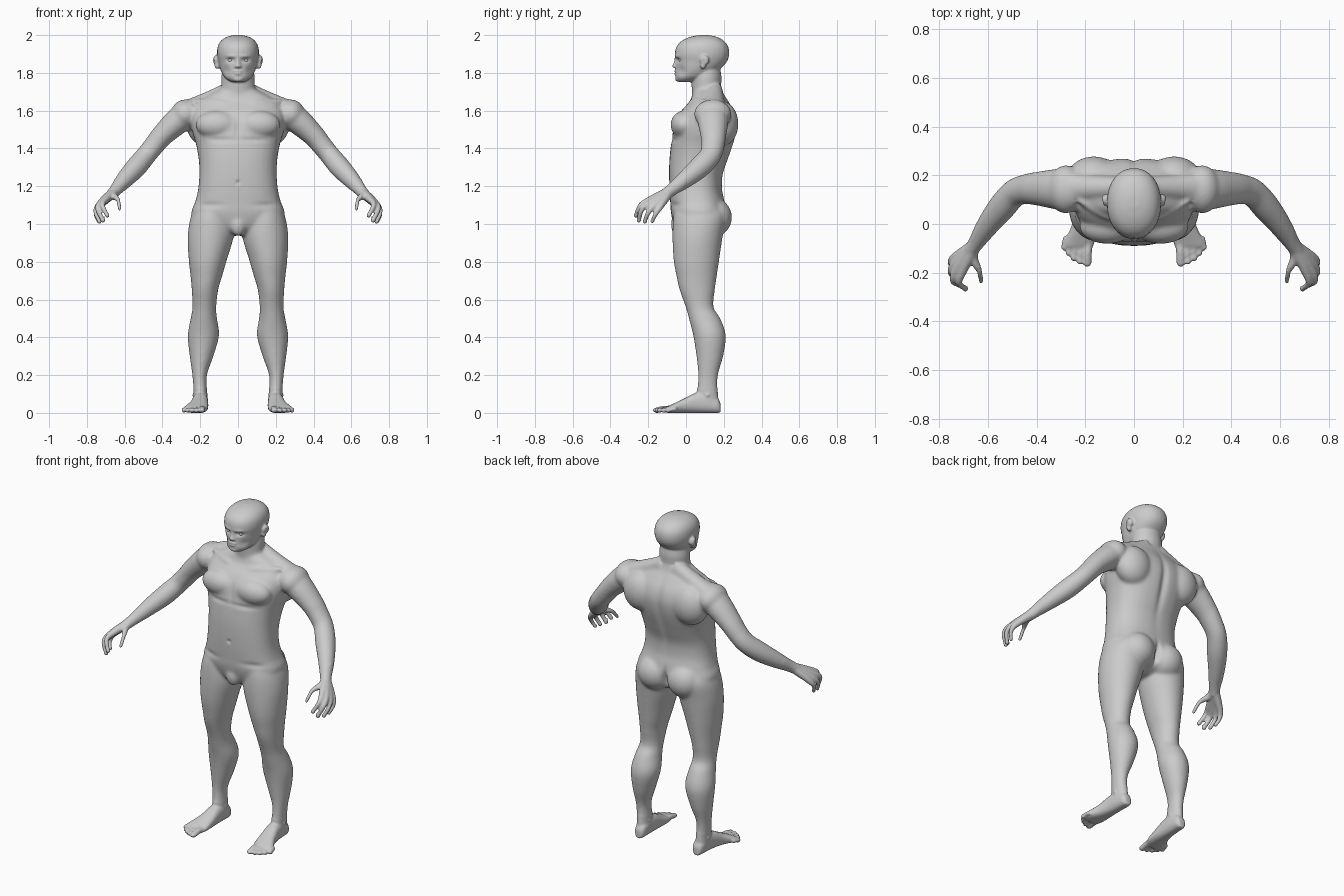
import bpy, bmesh, math
from mathutils import Vector, Matrix

bm = bmesh.new()
X, Y, Z = Vector((1, 0, 0)), Vector((0, 1, 0)), Vector((0, 0, 1))


def spline(pts, steps=5):
    """Catmull-Rom through tuples of any length."""
    p = [pts[0]] + list(pts) + [pts[-1]]
    out = []
    for i in range(1, len(p) - 2):
        for k in range(steps):
            t = k / steps
            out.append([0.5 * (2 * b + (c - a) * t + (2 * a - 5 * b + 4 * c - d) * t * t
                               + (3 * b - a - 3 * c + d) * t ** 3)
                        for a, b, c, d in zip(p[i - 1], p[i], p[i + 1], p[i + 2])])
    return out + [list(pts[-1])]


def loft(pts, axes=None, n=2.0, ref=Y, sides=(1,), seg=32):
    """Skin of rings (x, y, z, ra, rb); fixed ring axes or following the path."""
    path = spline(pts)
    for s in sides:
        rings = []
        for i, (x, y, z, ra, rb) in enumerate(path):
            if axes:
                u, v = axes
            else:
                t = (Vector(path[min(i + 1, len(path) - 1)][:3]) - Vector(path[max(i - 1, 0)][:3])).normalized()
                v = (ref - t * t.dot(ref)).normalized()
                u = v.cross(t)
            ring = []
            for k in range(seg):
                a = 2 * math.pi * k / seg
                c, d = math.cos(a), math.sin(a)
                c = math.copysign(abs(c) ** (2 / n), c)
                d = math.copysign(abs(d) ** (2 / n), d)
                q = Vector((x, y, z)) + u * (ra * c) + v * (rb * d)
                ring.append(bm.verts.new((q.x * s, q.y, q.z)))
            rings.append(ring)
        for a, b in zip(rings, rings[1:]):
            for k in range(seg):
                bm.faces.new((a[k], a[(k + 1) % seg], b[(k + 1) % seg], b[k]))
        bm.faces.new(rings[0][::-1])
        bm.faces.new(rings[-1])


def ball(c, r, sides=(1, -1)):
    for s in sides:
        m = Matrix.Translation((c[0] * s, c[1], c[2])) @ Matrix.Diagonal((*r, 1))
        bmesh.ops.create_uvsphere(bm, u_segments=24, v_segments=16, radius=1, matrix=m)


def stack(rows, **kw):
    """Horizontal sections (z, x centre, x radius, y front, y back)."""
    loft([(x, (f + b) / 2, z, rx, (b - f) / 2) for z, x, rx, f, b in rows], axes=(X, Y), **kw)


BOTH = (1, -1)

# torso
stack([(.94, 0, .06, -.02, .11), (.98, 0, .17, -.055, .19), (1.05, 0, .245, -.078, .215),
       (1.12, 0, .226, -.084, .205), (1.18, 0, .212, -.088, .192), (1.26, 0, .205, -.09, .195),
       (1.34, 0, .208, -.088, .222), (1.42, 0, .222, -.08, .25), (1.48, 0, .24, -.072, .265),
       (1.54, 0, .25, -.06, .27), (1.60, 0, .245, -.025, .255), (1.65, 0, .21, .02, .225),
       (1.69, 0, .14, .035, .20), (1.72, 0, .08, .05, .19)], n=2.4)
ball((.11, -.01, 1.525), (.115, .072, .075))       # chest muscles
ball((.165, .19, 1.53), (.11, .088, .12))          # shoulder blades
ball((.1, .142, 1.035), (.105, .102, .105))        # buttocks
ball((0, -.045, .995), (.042, .035, .06), (1,))    # groin
loft([(.04, .15, 1.71, .045, .045), (.16, .15, 1.655, .045, .05), (.27, .15, 1.61, .045, .06)], sides=BOTH)
loft([(.02, .025, 1.625, .013, .013), (.11, .03, 1.645, .013, .013), (.23, .1, 1.65, .013, .013)], sides=BOTH)

# neck and head
stack([(1.60, 0, .12, .035, .23), (1.66, 0, .105, .035, .205), (1.72, 0, .09, .03, .188),
       (1.78, 0, .088, .03, .188), (1.83, 0, .08, .04, .18)])
stack([(1.752, 0, .035, -.04, .03), (1.765, 0, .058, -.052, .08), (1.785, 0, .078, -.056, .13),
       (1.82, 0, .094, -.054, .18), (1.86, 0, .104, -.054, .217), (1.90, 0, .111, -.059, .229),
       (1.94, 0, .107, -.05, .223), (1.97, 0, .09, -.022, .20), (1.99, 0, .06, .022, .165),
       (2.0, 0, .022, .07, .12)], n=2.15)
loft([(0, -.05, 1.878, .009, .01), (0, -.055, 1.85, .011, .012), (0, -.06, 1.834, .016, .014),
      (0, -.056, 1.827, .012, .008)], axes=(X, Y))
ball((.012, -.052, 1.834), (.01, .012, .008))      # nostril wings
ball((0, -.05, 1.808), (.027, .015, .006), (1,))   # upper lip
ball((0, -.05, 1.796), (.023, .014, .006), (1,))   # lower lip
ball((0, -.042, 1.767), (.028, .016, .014), (1,))  # chin
ball((.115, .098, 1.866), (.02, .025, .027))       # ears
ball((.11, .09, 1.84), (.016, .015, .02))

# arms
ball((.28, .142, 1.582), (.075, .1, .078))
loft([(.22, .135, 1.60, .07, .08), (.30, .142, 1.56, .073, .085), (.395, .145, 1.475, .06, .07),
      (.445, .142, 1.415, .055, .062), (.49, .127, 1.36, .054, .058), (.54, .072, 1.30, .056, .058),
      (.60, -.005, 1.235, .047, .047), (.645, -.075, 1.182, .034, .034),
      (.67, -.11, 1.155, .03, .03)], sides=BOTH)

# hands: each finger starts at the wrist, so the palm is the merged roots
for base, mid, tip, r in [((.70, -.185, 1.13), (.718, -.24, 1.10), (.692, -.265, 1.045), .0135),
                          ((.722, -.182, 1.115), (.742, -.232, 1.08), (.715, -.25, 1.02), .014),
                          ((.735, -.165, 1.10), (.752, -.20, 1.06), (.733, -.218, 1.013), .013),
                          ((.738, -.138, 1.09), (.752, -.162, 1.05), (.738, -.178, 1.015), .012),
                          ((.66, -.135, 1.15), (.635, -.19, 1.13), (.628, -.235, 1.08), .0145)]:
    loft([(.655, -.09, 1.17, .028, .028), (*base, r * 1.45, r * 1.45), (*mid, r, r),
          (*tip, r * .85, r * .85)], ref=X, sides=BOTH, seg=16)
    ball(tip, (r * .95,) * 3)

# legs
stack([(1.12, .125, .07, -.04, .17), (1.05, .138, .108, -.065, .21), (.94, .144, .122, -.072, .195),
       (.81, .16, .101, -.066, .176), (.72, .168, .083, -.05, .163), (.65, .175, .07, -.034, .153),
       (.56, .178, .063, -.002, .146), (.50, .181, .07, .015, .182), (.41, .183, .083, .038, .211),
       (.30, .193, .063, .055, .197), (.20, .203, .039, .064, .17), (.12, .2, .036, .058, .168),
       (.05, .197, .037, .05, .175)], sides=BOTH)
ball((.178, .022, .585), (.036, .03, .042))        # kneecaps
ball((.2, .115, .095), (.042, .022, .02))          # ankles

# feet: y, x, half width, top height
loft([(x, y, h / 2, w, h / 2) for y, x, w, h in
      [(.183, .195, .018, .05), (.165, .195, .032, .08), (.11, .197, .038, .11), (.05, .2, .042, .105),
       (-.01, .207, .05, .076), (-.06, .22, .061, .052), (-.09, .229, .062, .038),
       (-.105, .23, .05, .028)]], axes=(X, Z), n=2.4, sides=BOTH)
for x0, x1, y1, r in [(.186, .192, -.155, .019), (.213, .222, -.152, .0135), (.235, .247, -.138, .0135),
                      (.254, .268, -.118, .013), (.27, .287, -.095, .0125)]:
    loft([(x0, -.05, .02, r, r), (x0 * .4 + x1 * .6, y1 + .04, .021, r * .9, r * .9),
          (x1, y1, .014, r, r * .8)], axes=(X, Z), sides=BOTH, seg=16)
    ball((x1, y1, .014), (r, r * 1.1, .014))

# fuse all parts into one skin
bmesh.ops.recalc_face_normals(bm, faces=bm.faces)
mesh = bpy.data.meshes.new("body")
bm.to_mesh(mesh)
bm.free()
body = bpy.data.objects.new("body", mesh)
bpy.context.collection.objects.link(body)
bpy.context.view_layer.objects.active = body
body.select_set(True)
mod = body.modifiers.new("fuse", 'REMESH')
mod.mode = 'VOXEL'
mod.voxel_size = .006
bpy.ops.object.modifier_apply(modifier=mod.name)

# soften the body strongly, head, hands and feet lightly
bm = bmesh.new()
bm.from_mesh(body.data)
soft = [v for v in bm.verts if .13 < v.co.z < 1.73 and abs(v.co.x) < .65]
for verts, count in ((soft, 16), (list(bm.verts), 2)):
    for _ in range(count):
        bmesh.ops.smooth_vert(bm, verts=verts, factor=.5, use_axis_x=True, use_axis_y=True, use_axis_z=True)


def sculpt(c, r, push, sides=(1, -1)):
    """Push the skin with a soft round brush."""
    for s in sides:
        for v in bm.verts:
            dz = (v.co.z - c[2]) / r[2]
            if abs(dz) < 2.5:
                d = ((v.co.x - c[0] * s) / r[0]) ** 2 + ((v.co.y - c[1]) / r[1]) ** 2 + dz * dz
                if d < 6:
                    v.co += Vector((push[0] * s, push[1], push[2])) * math.exp(-d)


sculpt((.04, -.045, 1.868), (.021, .04, .011), (0, .013, 0))         # eye sockets
sculpt((.04, -.052, 1.888), (.03, .03, .008), (0, -.005, 0))         # brows
sculpt((.065, -.03, 1.81), (.025, .04, .025), (-.004, .006, 0))      # cheeks
sculpt((0, -.06, 1.802), (.026, .02, .003), (0, .006, 0), (1,))      # mouth line
sculpt((.128, .092, 1.862), (.015, .012, .016), (-.009, 0, 0))       # ear hollows
sculpt((0, .27, 1.43), (.022, .08, .2), (0, -.014, 0), (1,))         # spine
sculpt((0, .22, 1.02), (.016, .06, .06), (0, -.03, 0), (1,))         # cleft
sculpt((0, -.08, 1.52), (.016, .04, .06), (0, .008, 0), (1,))        # breastbone
sculpt((.1, -.085, 1.445), (.08, .04, .014), (0, .007, 0))           # under the chest
sculpt((0, -.09, 1.22), (.01, .03, .01), (0, .008, 0), (1,))         # navel
sculpt((.15, -.06, 1.10), (.07, .04, .016), (0, .006, 0))            # groin fold
for v in bm.verts:
    v.co.z = max(v.co.z, 0)
bm.to_mesh(body.data)
bm.free()
body.data.polygons.foreach_set("use_smooth", [True] * len(body.data.polygons))

# eyes
for s, name in ((1, "left_eye"), (-1, "right_eye")):
    bpy.ops.mesh.primitive_uv_sphere_add(segments=20, ring_count=12, radius=.014, location=(.04 * s, -.025, 1.866))
    bpy.context.object.name = name
    bpy.ops.object.shade_smooth()
